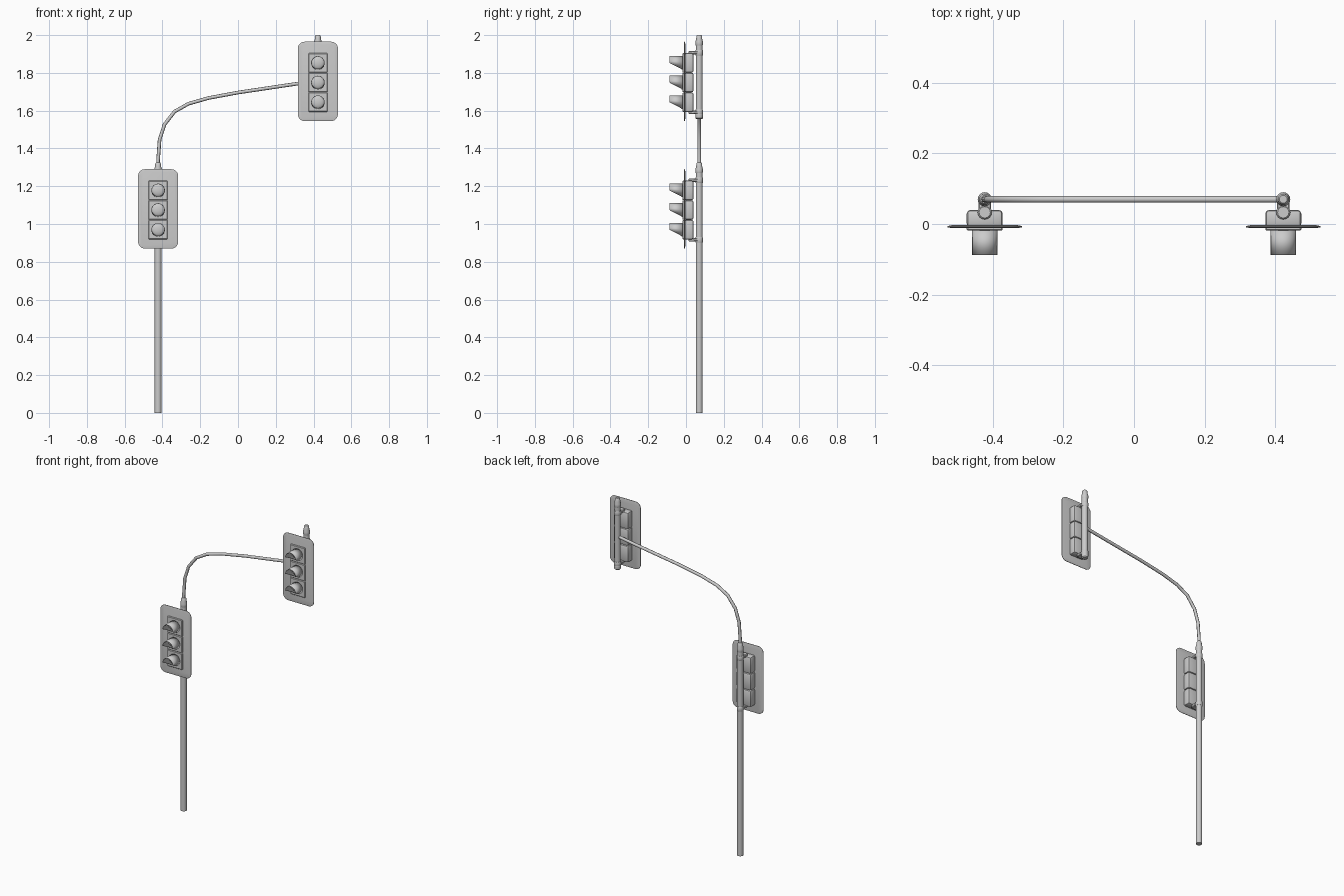
import bpy, bmesh, math

if "Cube" in bpy.data.objects:
    bpy.data.objects.remove(bpy.data.objects["Cube"])

PX, PY = 0.423, 0.07      # pole offset in x, pole line in y
STEP = 0.104              # spacing of the lamp sections


def finish(name, bm, smooth=True):
    bmesh.ops.recalc_face_normals(bm, faces=bm.faces)
    me = bpy.data.meshes.new(name)
    bm.to_mesh(me)
    bm.free()
    ob = bpy.data.objects.new(name, me)
    bpy.context.collection.objects.link(ob)
    bpy.context.view_layer.objects.active = ob
    bpy.ops.object.select_all(action='DESELECT')
    ob.select_set(True)
    if smooth:
        bpy.ops.object.shade_smooth_by_angle(angle=math.radians(35))
    return ob


def lathe(name, x, y, profile, n=16):
    # profile of (radius, z), capped at both ends
    bm = bmesh.new()
    rings = [[bm.verts.new((x + r * math.cos(2 * math.pi * i / n),
                            y + r * math.sin(2 * math.pi * i / n), z))
              for i in range(n)] for r, z in profile]
    for a, b in zip(rings, rings[1:]):
        for i in range(n):
            j = (i + 1) % n
            bm.faces.new((a[i], a[j], b[j], b[i]))
    bm.faces.new(rings[0])
    bm.faces.new(rings[-1])
    return finish(name, bm)


def box(name, x0, x1, y0, y1, z0, z1, bevel=0.0, segs=2):
    bm = bmesh.new()
    bmesh.ops.create_cube(bm, size=1)
    for v in bm.verts:
        v.co = ((x0 + x1) / 2 + v.co.x * (x1 - x0),
                (y0 + y1) / 2 + v.co.y * (y1 - y0),
                (z0 + z1) / 2 + v.co.z * (z1 - z0))
    if bevel:
        bmesh.ops.bevel(bm, geom=bm.edges[:], offset=bevel, segments=segs,
                        profile=0.5, affect='EDGES')
    return finish(name, bm)


def backplate(name, x, z):
    # thin rounded rectangle with softened rims
    bm = bmesh.new()
    w, h, r, n = 0.106, 0.21, 0.035, 5
    loops = []
    for y, inset in ((-0.0115, 0.012), (-0.009, 0), (-0.006, 0), (-0.0035, 0.012)):
        loop = []
        for k, (sx, sz) in enumerate(((1, 1), (-1, 1), (-1, -1), (1, -1))):
            for i in range(n + 1):
                a = math.pi / 2 * (k + i / n)
                loop.append(bm.verts.new((x + sx * (w - r) + (r - inset) * math.cos(a), y,
                                          z + sz * (h - r) + (r - inset) * math.sin(a))))
        loops.append(loop)
    for a, b in zip(loops, loops[1:]):
        for i in range(len(a)):
            j = (i + 1) % len(a)
            bm.faces.new((a[i], a[j], b[j], b[i]))
    bm.faces.new(loops[0])
    bm.faces.new(loops[-1])
    return finish(name, bm)


def visor(name, x, z, n=24):
    # hood: full length above the centre, slanting back to nothing below
    bm = bmesh.new()
    base, tip = [], []
    for i in range(n):
        a = 2 * math.pi * i / n
        c, s = math.cos(a), math.sin(a)
        length = 0.07 * min(1, max(0.07, 1 + s))
        r = 0.036
        base.append(bm.verts.new((x + r * c, -0.018, z + r * s)))
        tip.append(bm.verts.new((x + r * c, -0.018 - length, z + r * s)))
    for i in range(n):
        j = (i + 1) % n
        bm.faces.new((base[i], base[j], tip[j], tip[i]))
    ob = finish(name, bm)
    mod = ob.modifiers.new("thickness", 'SOLIDIFY')
    mod.thickness = 0.003
    mod.offset = -1
    return ob


def lens(name, x, z):
    bm = bmesh.new()
    bmesh.ops.create_uvsphere(bm, u_segments=20, v_segments=10, radius=0.034)
    for v in bm.verts:
        v.co = (x + v.co.x, -0.018 + v.co.z * 0.35, z + v.co.y)
    return finish(name, bm)


def signal(tag, x, zc):
    # head with three lamp sections
    backplate(tag + "_backplate", x, zc + 0.006)
    for i in (-1, 0, 1):
        z = zc + i * STEP
        h = STEP / 2
        box(f"{tag}_housing_{i + 2}", x - 0.051, x + 0.051, -0.01, 0.04,
            z - h, z + h, 0.011)
        box(f"{tag}_door_{i + 2}", x - 0.051, x + 0.051, -0.019, -0.005,
            z - h + 0.001, z + h - 0.001, 0.003, 1)
        visor(f"{tag}_visor_{i + 2}", x, z)
        lens(f"{tag}_lens_{i + 2}", x, z)
    # mounting brackets and pole clamps above and below the housing
    for s, end in ((1, "top"), (-1, "bottom")):
        z = zc + s * 0.158
        lathe(f"{tag}_{end}_knuckle", x, 0.033,
              [(0.016, z - 0.009), (0.02, z - 0.005), (0.02, z + 0.005), (0.016, z + 0.009)])
        box(f"{tag}_{end}_bracket", x - 0.018, x + 0.018, 0.03, PY,
            z - 0.007, z + 0.007, 0.003, 1)
        lathe(f"{tag}_{end}_clamp", x, PY,
              [(0.0185, z - 0.014), (0.02, z - 0.011), (0.02, z + 0.011), (0.0185, z + 0.014)])


def finial(name, x, z):
    lathe(name, x, PY, [(0.018, z), (0.02, z + 0.006), (0.02, z + 0.02),
                        (0.016, z + 0.035), (0.015, z + 0.05), (0.011, z + 0.055)])


# lower pole, upper pole and their caps
lathe("main_pole", -PX, PY, [(0.018, 0), (0.018, 1.28)])
finial("main_pole_cap", -PX, 1.27)
lathe("hanger_pole", PX, PY, [(0.018, 1.575), (0.018, 1.955)])
finial("hanger_pole_cap", PX, 1.945)
lathe("hanger_pole_foot", PX, PY, [(0.014, 1.555), (0.019, 1.56), (0.02, 1.572),
                                   (0.02, 1.582), (0.018, 1.587)])

# signal heads
signal("lower_signal", -PX, 1.074)
signal("upper_signal", PX, 1.749)

# curved arm
path = [(-0.423, 1.30), (-0.423, 1.34), (-0.415, 1.447), (-0.389, 1.527),
        (-0.336, 1.595), (-0.262, 1.637), (-0.156, 1.667), (0.0, 1.696),
        (0.315, 1.743), (0.423, 1.76)]
cu = bpy.data.curves.new("curved_arm", 'CURVE')
cu.dimensions = '3D'
cu.bevel_depth = 0.0095
cu.bevel_resolution = 2
cu.use_fill_caps = True
sp = cu.splines.new('POLY')
sp.points.add(len(path) - 1)
for p, (x, z) in zip(sp.points, path):
    p.co = (x, PY, z, 1)
sp.use_smooth = True
arm = bpy.data.objects.new("curved_arm", cu)
bpy.context.collection.objects.link(arm)
